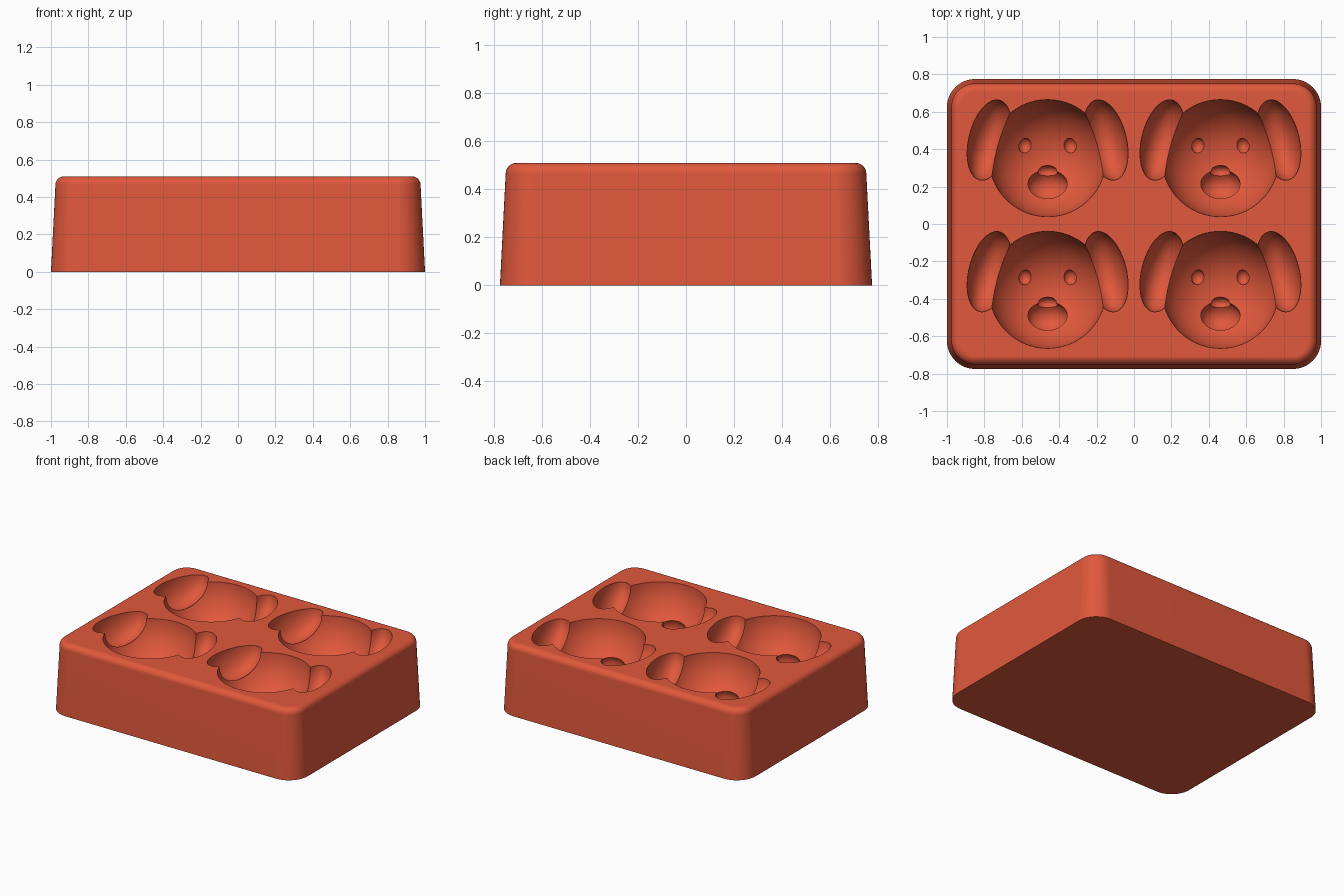
import bpy, bmesh
from math import sin, cos, pi, radians
from mathutils import Matrix

if "Cube" in bpy.data.objects:
    bpy.data.objects.remove(bpy.data.objects["Cube"], do_unlink=True)

HALF_X, HALF_Y, TOP = 1.0, 0.775, 0.51
CORNER, FILLET, TAPER = 0.15, 0.045, 0.024

red = bpy.data.materials.new("terracotta_red")
red.use_nodes = True
colour = (0.75, 0.098, 0.045, 1)
red.diffuse_color = colour
bsdf = next(n for n in red.node_tree.nodes if n.type == 'BSDF_PRINCIPLED')
bsdf.inputs["Base Color"].default_value = colour


def make_object(name, bm):
    mesh = bpy.data.meshes.new(name)
    bm.to_mesh(mesh)
    bm.free()
    mesh.materials.append(red)
    obj = bpy.data.objects.new(name, mesh)
    bpy.context.collection.objects.link(obj)
    return obj


def rounded_ring(bm, inset, z, steps=12):
    """Rounded rectangle outline at height z."""
    r = CORNER - inset
    cx, cy = HALF_X - CORNER, HALF_Y - CORNER
    verts = []
    for q, (sx, sy) in enumerate([(1, 1), (-1, 1), (-1, -1), (1, -1)]):
        for i in range(steps + 1):
            a = (q + i / steps) * pi / 2
            verts.append(bm.verts.new((sx * cx + r * cos(a), sy * cy + r * sin(a), z)))
    return verts


# Tapered block with a rounded top edge
bm = bmesh.new()
profile = [(0, 0)]
for i in range(9):
    a = i / 8 * pi / 2
    profile.append((TAPER + FILLET * (1 - cos(a)), TOP - FILLET * (1 - sin(a))))
rings = [rounded_ring(bm, inset, z) for inset, z in profile]
for low, high in zip(rings, rings[1:]):
    for i in range(len(low)):
        j = (i + 1) % len(low)
        bm.faces.new((low[i], low[j], high[j], high[i]))
bm.faces.new(rings[0][::-1])
bm.faces.new(rings[-1])
mould = make_object("mould_block", bm)


def pocket_cutter(name, places, radii, depth, tilt=0, detail=48):
    """Ellipsoids at the same places in each of the four pockets."""
    bm = bmesh.new()
    for px in (-0.462, 0.462):
        for py in (-0.352, 0.352):
            for x, y in places:
                side = 1 if x > 0 else -1
                matrix = (Matrix.Translation((px + x, py + y, TOP - depth))
                          @ Matrix.Rotation(side * radians(tilt), 4, 'Z')
                          @ Matrix.Diagonal((*radii, 1)))
                bmesh.ops.create_uvsphere(bm, u_segments=detail, v_segments=detail // 2 + 1,
                                          radius=1, matrix=matrix)
    obj = make_object(name, bm)
    obj.hide_render = True
    return obj


# Dog-face pockets: head, drooping ears, eyes, muzzle and nose
cutters = [
    pocket_cutter("head_cutter", [(0, 0)], (0.313, 0.313, 0.313), 0, detail=80),
    pocket_cutter("ear_cutter", [(-0.311, 0.097), (0.311, 0.097)],
                  (0.11, 0.22, 0.17), 0, tilt=14, detail=56),
    pocket_cutter("eye_cutter", [(-0.121, 0.067), (0.121, 0.067)],
                  (0.036, 0.041, 0.036), 0.28, detail=24),
    pocket_cutter("muzzle_cutter", [(0, -0.145)], (0.107, 0.087, 0.09), 0.277, detail=40),
    pocket_cutter("nose_cutter", [(0, -0.072)], (0.055, 0.034, 0.04), 0.32, detail=24),
]
for cutter in cutters:
    mod = mould.modifiers.new(cutter.name, 'BOOLEAN')
    mod.operation = 'DIFFERENCE'
    mod.solver = 'EXACT'
    mod.object = cutter

# Bake the cuts and drop the cutters
bpy.context.view_layer.update()
graph = bpy.context.evaluated_depsgraph_get()
cut_mesh = bpy.data.meshes.new_from_object(mould.evaluated_get(graph))
mould.modifiers.clear()
mould.data = cut_mesh
for cutter in cutters:
    bpy.data.objects.remove(cutter, do_unlink=True)
mould.data.materials.clear()
mould.data.materials.append(red)
for poly in mould.data.polygons:
    poly.material_index = 0

# Smooth walls with crisp pocket rims
bpy.ops.object.select_all(action='DESELECT')
mould.select_set(True)
bpy.context.view_layer.objects.active = mould
bpy.ops.object.shade_smooth_by_angle(angle=radians(28))
weighted = mould.modifiers.new("even_normals", 'WEIGHTED_NORMAL')
weighted.keep_sharp = True
